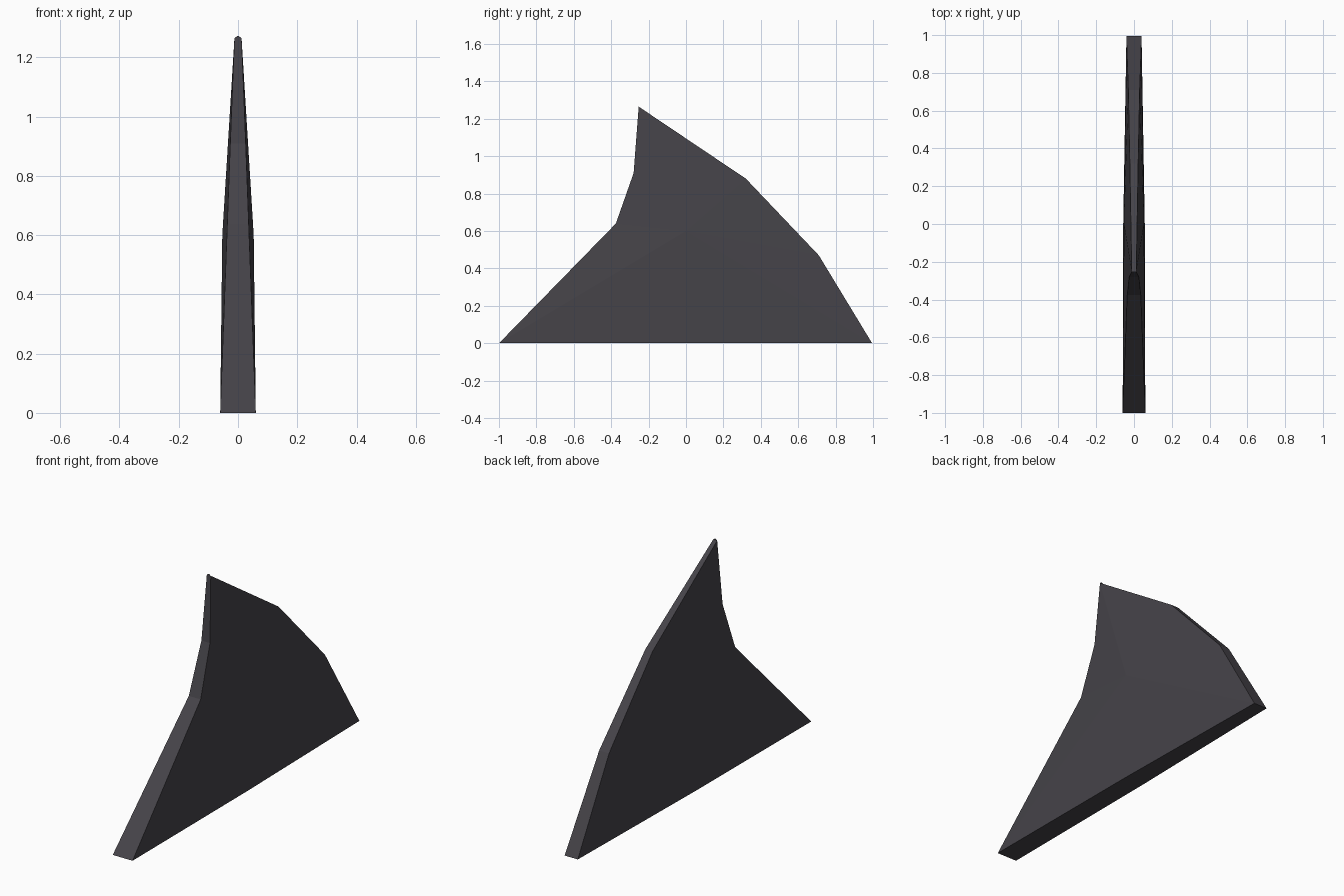
import bpy, bmesh

if "Cube" in bpy.data.objects:
    bpy.data.objects.remove(bpy.data.objects["Cube"])

# Outline of the fin: (y, z, half thickness), front foot -> tip -> rear foot -> base middle
outline = [(-1, 0, .06), (-.375, .64, .036), (-.28, .91, .026), (-.253, 1.265, .012),
           (.32, .88, .022), (.71, .47, .03), (.995, 0, .04), (0, 0, .057)]
swell = (0, .6, .053)   # thickest point inside each side

mat = bpy.data.materials.new("dark_grey")
mat.diffuse_color = (.06, .056, .066, 1)
mat.use_nodes = True
mat.node_tree.nodes["Principled BSDF"].inputs["Base Color"].default_value = mat.diffuse_color

bm = bmesh.new()
n = len(outline)
rings = []
# Two bulging sides, fanned around the swell point
for s in (-1, 1):
    ring = [bm.verts.new((s * w, y, z)) for y, z, w in outline]
    hub = bm.verts.new((s * swell[2], swell[0], swell[1]))
    for i in range(n):
        bm.faces.new((ring[i], ring[(i + 1) % n], hub))
    rings.append(ring)
# Edge strip all the way round
a, b = rings
for i in range(n):
    j = (i + 1) % n
    bm.faces.new((a[i], a[j], b[j], b[i]))
# Slightly rounded tip
tip = bm.edges.get((a[3], b[3]))
mid = bmesh.ops.subdivide_edges(bm, edges=[tip], cuts=1)
for v in mid["geom_inner"]:
    if isinstance(v, bmesh.types.BMVert):
        v.co.z += .008
bmesh.ops.triangulate(bm, faces=[f for f in bm.faces if len(f.verts) > 4])
bmesh.ops.recalc_face_normals(bm, faces=bm.faces)

mesh = bpy.data.meshes.new("fin")
bm.to_mesh(mesh)
bm.free()
mesh.materials.append(mat)
fin = bpy.data.objects.new("fin", mesh)
bpy.context.collection.objects.link(fin)
